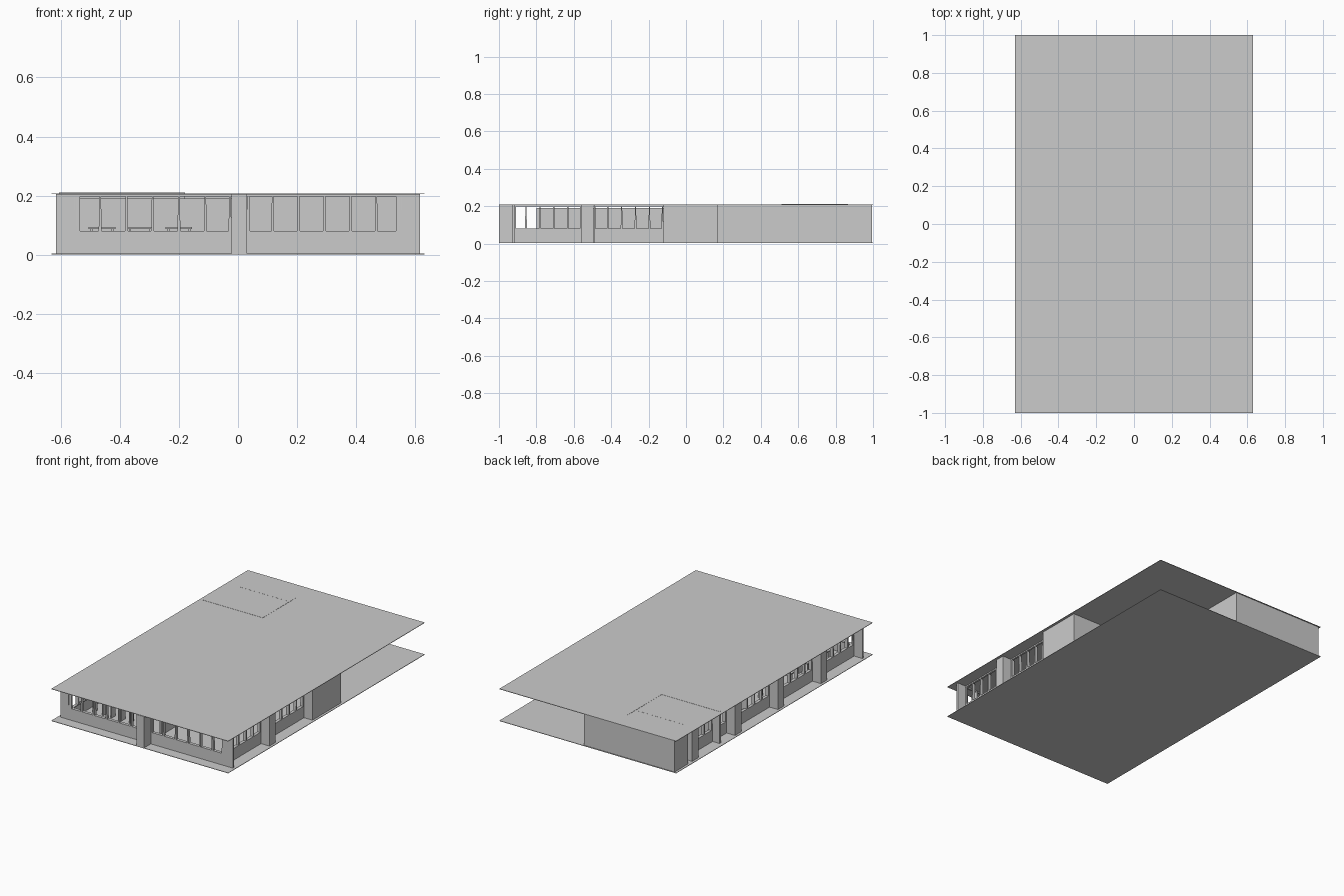
import bpy
from mathutils import Matrix

cube = bpy.data.objects.get("Cube")
if cube:
    bpy.data.objects.remove(cube, do_unlink=True)

grey = bpy.data.materials.new("plain_grey")
grey.use_nodes = True
tone = (0.6, 0.6, 0.6, 1)
grey.diffuse_color = tone
grey.node_tree.nodes["Principled BSDF"].inputs["Base Color"].default_value = tone

FLOOR, TOP, SILL, HEAD = 0.005, 0.206, 0.08, 0.198
OUT_X, WALL_X, OUT_Y, WALL_Y = 0.615, 0.555, -1.0, -0.93
THIN = 0.012


def box(name, x0, x1, y0, y1, z0=FLOOR, z1=TOP):
    bpy.ops.mesh.primitive_cube_add(size=1)
    ob = bpy.context.object
    ob.name = name
    size = Matrix.Diagonal((abs(x1 - x0), abs(y1 - y0), z1 - z0, 1))
    ob.data.transform(size)
    ob.location = ((x0 + x1) / 2, (y0 + y1) / 2, (z0 + z1) / 2)
    ob.data.materials.append(grey)
    return ob


def window_bay(name, a, b, face, inward, panes, along_x):
    """Solid sill panel, head rail and tapered mullions between a and b."""
    def part(label, s0, s1, z0, z1, depth):
        d0, d1 = sorted((face, face + inward * depth))
        span = (s0, s1, d0, d1) if along_x else (d0, d1, s0, s1)
        return box(f"{name}_{label}", *span, z0, z1)

    part("sill_panel", a, b, FLOOR, SILL, THIN)
    part("head_rail", a, b, HEAD, TOP, THIN)
    part("ledge", a, b, SILL - 0.005, SILL, 0.02)
    for i in range(panes + 1):
        c = a + (b - a) * i / panes
        w = 0.005
        c = min(max(c, a + w), b - w)
        bar = part("mullion", c - w, c + w, SILL, HEAD, 0.02)
        axis = 0 if along_x else 1
        for v in bar.data.vertices:
            if v.co.z > 0:
                v.co[axis] *= 0.6


# thin floor and roof plates
box("floor", -0.63, 0.63, -1, 1, 0.002, FLOOR)
box("roof", -0.63, 0.63, -1, 1, 0.207, 0.21)

# front: centre pillar with a window bay on each side
box("front_pillar", -0.022, 0.03, OUT_Y, WALL_Y + THIN)
window_bay("front_right", -WALL_X, -0.022, WALL_Y, 1, 6, True)
window_bay("front_left", 0.03, WALL_X, WALL_Y, 1, 6, True)
for s in (-1, 1):
    box("corner_fin", s * WALL_X, s * OUT_X, WALL_Y, WALL_Y + THIN)

# sides: regular bays separated by projecting pillars
PITCH = 0.437
for s, bays in ((1, 2), (-1, 4)):
    for i in range(bays):
        start = WALL_Y + PITCH * i
        end = start + PITCH - 0.065
        window_bay("side", start, end, s * WALL_X, -s, 5, False)
        box("side_pillar", s * (WALL_X - THIN), s * OUT_X, end, end + 0.063)

# left side solid wall and the wall facing the covered yard
box("left_wall", OUT_X - THIN, OUT_X, -0.065, 0.17)
box("yard_wall", 0.03, OUT_X, 0.17 - THIN, 0.17)
box("yard_side_wall", 0.03 - THIN, 0.03, 0.17, 0.995)

# back block and recessed side door
box("back_wall", -OUT_X, 0.03, 0.995 - THIN, 0.995)
box("back_side_wall", -OUT_X, -OUT_X + THIN, 0.86, 0.995)
box("porch_return", -OUT_X, -0.53, 0.86, 0.86 + THIN)
box("side_door", -WALL_X, -WALL_X + 0.006, 0.81, 0.86)

# interior rooms; the rear room walls just reach through the roof
box("hall_wall", 0.0, THIN, -0.8, 0.17, FLOOR, 0.19)
box("cross_wall", -0.54, 0.03, 0.17 - THIN, 0.17, FLOOR, 0.19)
box("room_wall", -0.605, -0.18, 0.51, 0.51 + THIN, FLOOR, 0.211)
box("room_wall", -0.18 - THIN, -0.18, 0.51, 0.865, FLOOR, 0.211)
box("room_wall", -0.53, -0.18, 0.782, 0.788, FLOOR, 0.2105)

# desks in the large room
for row in range(4):
    for col in range(3):
        x, y = -0.46 + col * 0.13, -0.75 + row * 0.2
        box("desk_top", x - 0.045, x + 0.045, y - 0.03, y + 0.03, 0.088, 0.095)
        for dx in (-0.035, 0.035):
            box("desk_leg", x + dx - 0.004, x + dx + 0.004, y - 0.02, y + 0.02, FLOOR, 0.088)
